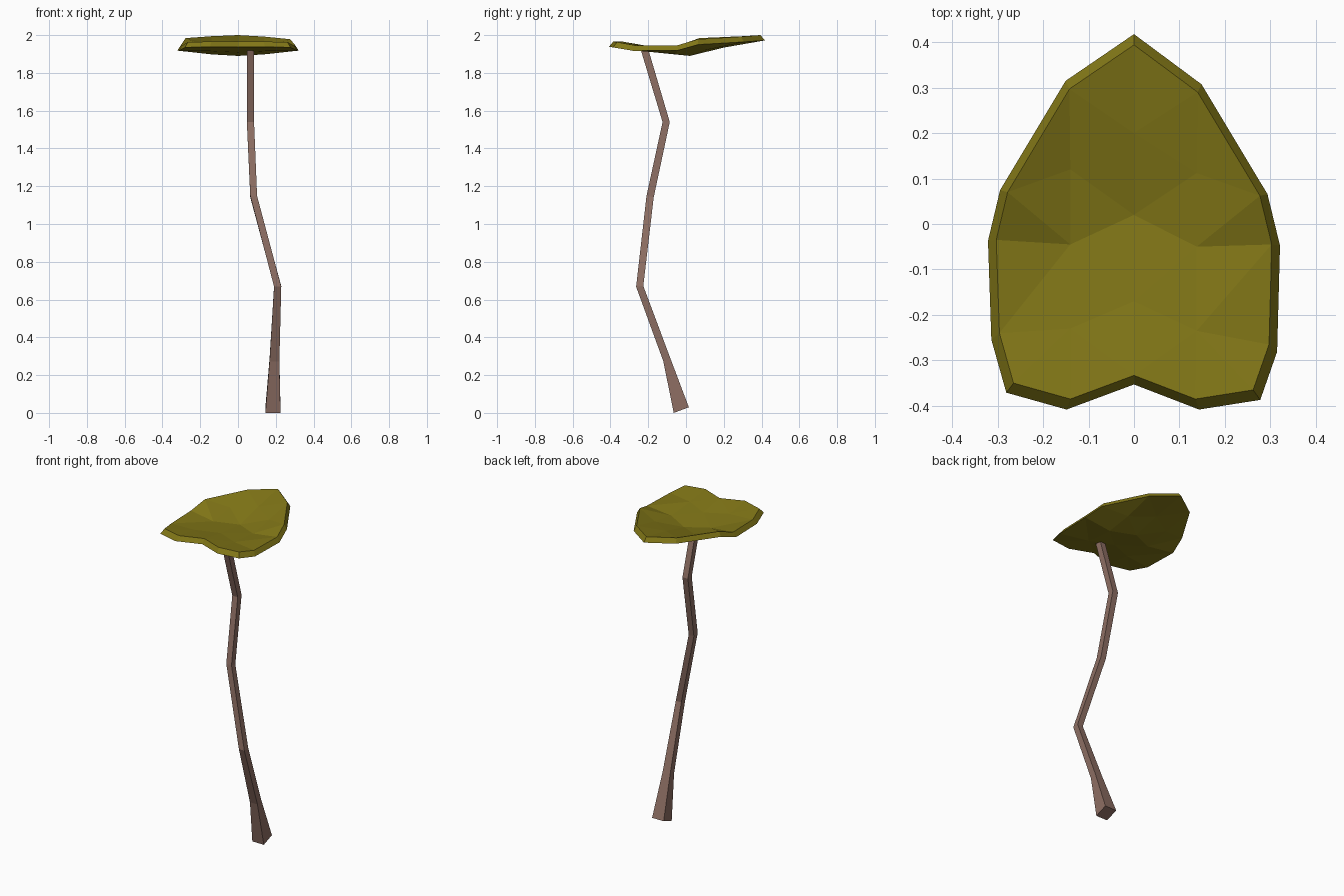
import bpy, bmesh

if "Cube" in bpy.data.objects:
    bpy.data.objects.remove(bpy.data.objects["Cube"])


def material(name, rgb):
    m = bpy.data.materials.new(name)
    m.diffuse_color = (*rgb, 1)
    m.use_nodes = True
    m.node_tree.nodes["Principled BSDF"].inputs["Base Color"].default_value = m.diffuse_color
    return m


def make_object(name, bm, mat):
    bmesh.ops.recalc_face_normals(bm, faces=bm.faces)
    me = bpy.data.meshes.new(name)
    bm.to_mesh(me)
    bm.free()
    me.materials.append(mat)
    ob = bpy.data.objects.new(name, me)
    bpy.context.collection.objects.link(ob)


olive = material("olive leaf", (0.223, 0.184, 0.0086))
brown = material("brown stem", (0.266, 0.156, 0.125))

# Stem: square rings (x, y, z, half width x, half width y, rise towards the back)
rings = [(0.185, -0.025, 0.015, 0.04, 0.04, 0.015),
         (0.193, -0.101, 0.28, 0.026, 0.019, 0.007),
         (0.21, -0.245, 0.67, 0.019, 0.019, 0.002),
         (0.083, -0.19, 1.145, 0.018, 0.019, -0.004),
         (0.066, -0.105, 1.54, 0.019, 0.019, 0.0),
         (0.067, -0.22, 1.925, 0.018, 0.019, 0.004)]
bm = bmesh.new()
loops = [[bm.verts.new((x + sx * hx, y + sy * hy, z + sy * rise))
          for sx, sy in ((-1, -1), (1, -1), (1, 1), (-1, 1))]
         for x, y, z, hx, hy, rise in rings]
for a, b in zip(loops, loops[1:]):
    for i in range(4):
        j = (i + 1) % 4
        bm.faces.new((a[i], a[j], b[j], b[i]))
bm.faces.new(loops[0][::-1])
bm.faces.new(loops[-1])
make_object("stem", bm, brown)

# Leaf: dished grid running from the notched front to the pointed back
rows = [[(-0.265, -0.35, 1.963), (-0.14, -0.385, 1.966), (0, -0.333, 1.965),
         (0.135, -0.385, 1.966), (0.262, -0.365, 1.963)],
        [(-0.296, -0.24, 1.945), (-0.14, -0.23, 1.943), (0, -0.17, 1.937),
         (0.138, -0.235, 1.943), (0.297, -0.265, 1.945)],
        [(-0.303, -0.035, 1.946), (-0.14, -0.045, 1.926), (0, 0.02, 1.918),
         (0.138, -0.05, 1.926), (0.303, -0.045, 1.946)],
        [(-0.278, 0.07, 1.984), (-0.14, 0.12, 1.951), (0, 0.2, 1.962),
         (0.138, 0.112, 1.951), (0.277, 0.062, 1.978)],
        [None, (-0.142, 0.297, 1.994), (0, 0.394, 2.0),
         (0.14, 0.29, 1.992), None]]
THICK = 0.028
bm = bmesh.new()


def leaf_sheet(lower):
    grid = []
    for r, row in enumerate(rows):
        line = []
        for c, p in enumerate(row):
            if p is None:
                line.append(None)
                continue
            x, y, z = p
            rim = r in (0, 4) or c in (0, 4)
            if lower:
                z -= THICK
                if rim:  # the underside flares out past the top rim
                    x, y = x * 1.06, y * 1.06
            line.append(bm.verts.new((x, y, z)))
        grid.append(line)
    for r in range(4):
        for c in range(4):
            quad = (grid[r][c], grid[r][c + 1], grid[r + 1][c + 1], grid[r + 1][c])
            bm.faces.new([v for v in quad if v])
    return grid


top, under = leaf_sheet(False), leaf_sheet(True)

# Bevelled edge joining the two sheets
path = [(0, c) for c in range(5)] + [(1, 4), (2, 4), (3, 4), (4, 3), (4, 2),
                                     (4, 1), (3, 0), (2, 0), (1, 0)]
for (r, c), (s, d) in zip(path, path[1:] + path[:1]):
    bm.faces.new((top[r][c], top[s][d], under[s][d], under[r][c]))
bmesh.ops.triangulate(bm, faces=bm.faces)
make_object("leaf", bm, olive)
